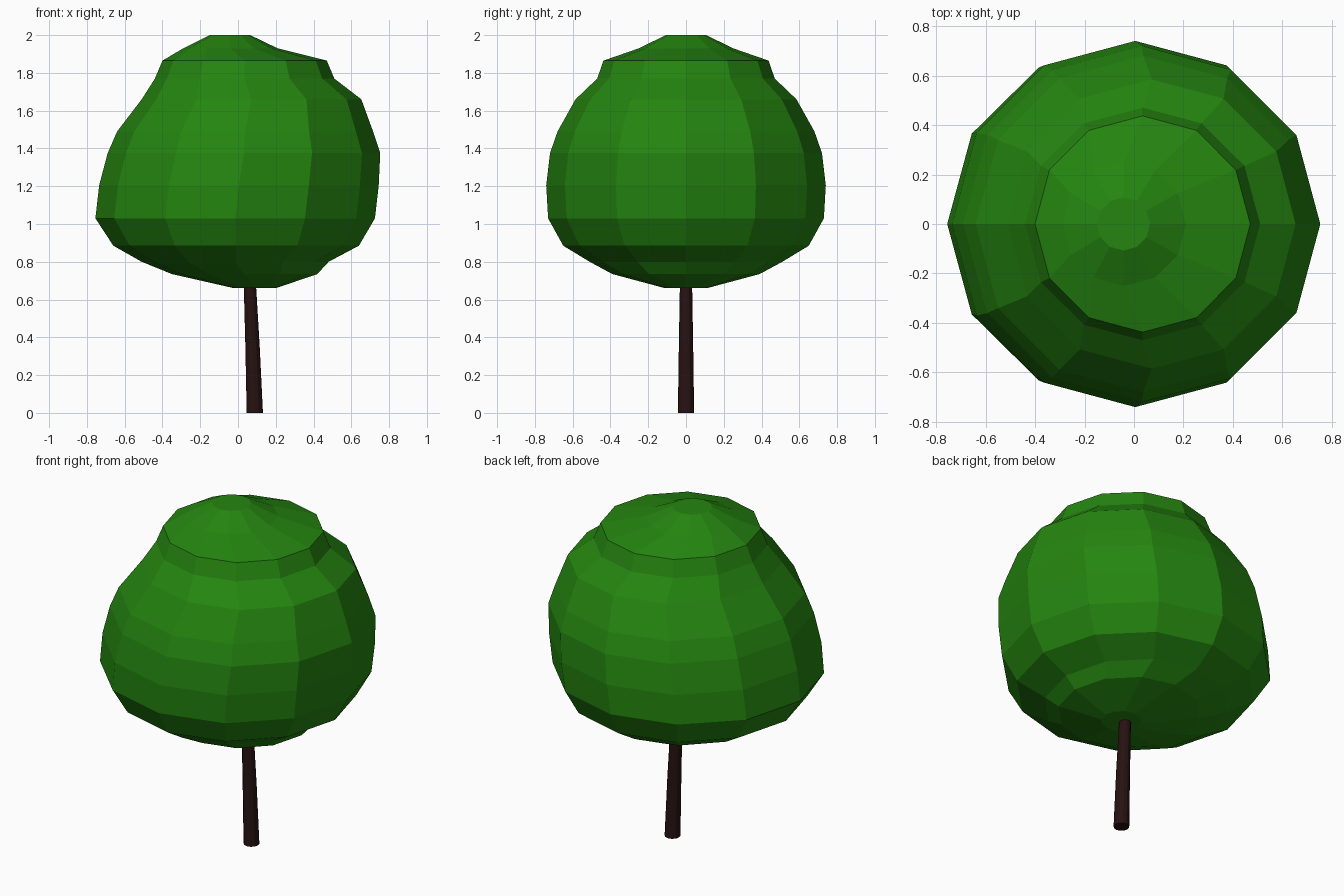
import bpy, bmesh, math

if "Cube" in bpy.data.objects:
    bpy.data.objects.remove(bpy.data.objects["Cube"])


def material(name, color):
    m = bpy.data.materials.new(name)
    m.diffuse_color = (*color, 1)
    m.use_nodes = True
    m.node_tree.nodes["Principled BSDF"].inputs["Base Color"].default_value = m.diffuse_color
    return m


def loft(name, rings, sides, mat, smooth=False):
    """Closed skin over elliptical rings given as (z, left x, right x, y radius)."""
    bm = bmesh.new()
    loops = []
    for z, left, right, ry in rings:
        cx, rx = (left + right) / 2, (right - left) / 2
        loops.append([bm.verts.new((cx + rx * math.cos(2 * math.pi * i / sides),
                                    ry * math.sin(2 * math.pi * i / sides), z))
                      for i in range(sides)])
    for a, b in zip(loops, loops[1:]):
        for i in range(sides):
            j = (i + 1) % sides
            bm.faces.new((a[i], a[j], b[j], b[i])).smooth = smooth
    bm.faces.new(loops[0][::-1])
    bm.faces.new(loops[-1])
    mesh = bpy.data.meshes.new(name)
    bm.to_mesh(mesh)
    bm.free()
    mesh.materials.append(mat)
    obj = bpy.data.objects.new(name, mesh)
    bpy.context.collection.objects.link(obj)
    return obj


green = material("leaf green", (0.018, 0.235, 0.005))
brown = material("dark bark", (0.02, 0.006, 0.006))

# Leafy crown: lopsided faceted ball
loft("crown", [
    (0.66, -0.02, 0.20, 0.11),
    (0.735, -0.35, 0.42, 0.39),
    (0.80, -0.51, 0.48, 0.51),
    (0.885, -0.66, 0.64, 0.65),
    (1.03, -0.755, 0.725, 0.73),
    (1.205, -0.735, 0.745, 0.74),
    (1.375, -0.69, 0.753, 0.72),
    (1.49, -0.64, 0.715, 0.68),
    (1.66, -0.51, 0.653, 0.585),
    (1.77, -0.44, 0.51, 0.47),
    (1.865, -0.40, 0.47, 0.437),
    (1.93, -0.29, 0.21, 0.25),
    (2.00, -0.15, 0.065, 0.107),
], 12, green)

# Thin leaning trunk, pushed slightly into the crown
loft("trunk", [
    (0.0, 0.046, 0.132, 0.043),
    (0.35, 0.039, 0.115, 0.038),
    (0.70, 0.030, 0.094, 0.032),
], 12, brown)
